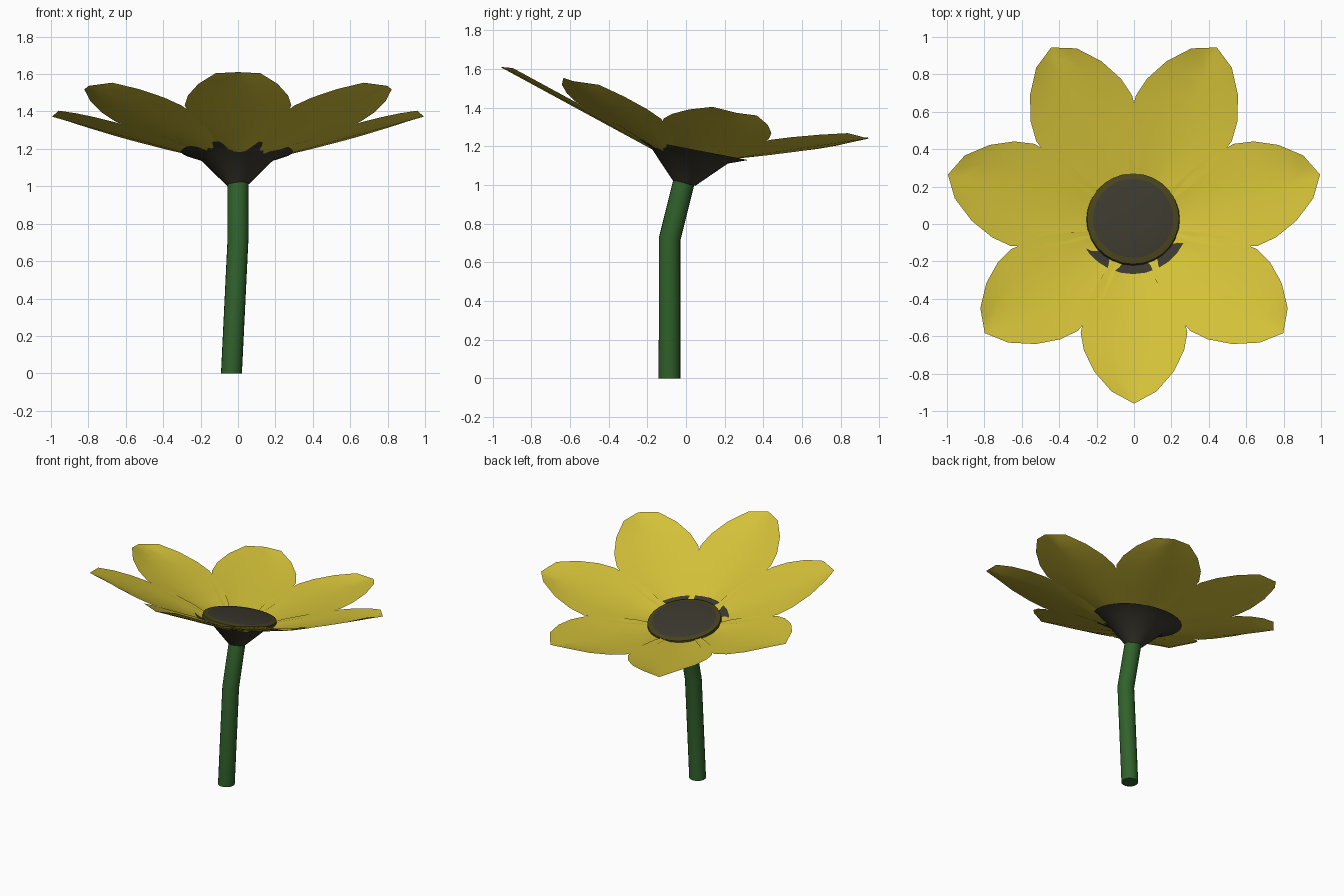
import bpy, bmesh, math
from mathutils import Matrix, Vector

if "Cube" in bpy.data.objects:
    bpy.data.objects.remove(bpy.data.objects["Cube"])


def material(name, rgb):
    m = bpy.data.materials.new(name)
    m.diffuse_color = (*rgb, 1)
    m.use_nodes = True
    m.node_tree.nodes["Principled BSDF"].inputs["Base Color"].default_value = m.diffuse_color
    return m


YELLOW = material("petal yellow", (0.65, 0.53, 0.04))
DARK = material("seed dark brown", (0.043, 0.040, 0.027))
OLIVE = material("rim olive brown", (0.065, 0.055, 0.012))
GREEN = material("stem green", (0.03, 0.12, 0.024))

TILT = Matrix.Rotation(math.radians(-11), 4, 'X')


def finish(name, bm, mats, matrix=Matrix.Identity(4), angle=35):
    me = bpy.data.meshes.new(name)
    bm.to_mesh(me)
    bm.free()
    ob = bpy.data.objects.new(name, me)
    bpy.context.collection.objects.link(ob)
    for m in mats:
        me.materials.append(m)
    ob.matrix_world = matrix
    bpy.context.view_layer.objects.active = ob
    ob.select_set(True)
    bpy.ops.object.shade_smooth_by_angle(angle=math.radians(angle))
    ob.select_set(False)
    return ob


def bridge(bm, a, b, mat=0):
    n = len(a)
    for i in range(n):
        f = bm.faces.new((a[i], a[(i + 1) % n], b[(i + 1) % n], b[i]))
        f.material_index = mat


def ring(bm, centre, radius, tilt, n):
    rot = Matrix.Rotation(math.radians(-tilt), 4, 'X')
    return [bm.verts.new(Vector(centre) + rot @ Vector(
        (radius * math.cos(2 * math.pi * i / n), radius * math.sin(2 * math.pi * i / n), 0)))
        for i in range(n)]


# Bent stem: straight lower length, upper length leaning to the back
bm = bmesh.new()
rings = [ring(bm, c, 0.056, t, 20) for c, t in (
    ((-0.035, -0.085, 0), 0), ((0, -0.085, 0.72), 7), ((0, -0.01, 1.02), 12))]
for a, b in zip(rings, rings[1:]):
    bridge(bm, a, b)
bm.faces.new(rings[0][::-1])
bm.faces.new(rings[-1])
finish("stem", bm, [GREEN], angle=30)

# Conical cup with a flat flange lying against the petals
head = Matrix.Translation((-0.005, 0.01, 1.10)) @ TILT
bm = bmesh.new()
rings = [ring(bm, (0, 0, z), r, 0, 28) for r, z in
         ((0.057, -0.095), (0.2, 0.05), (0.30, 0.088))]
for a, b in zip(rings, rings[1:]):
    bridge(bm, a, b)
finish("cup", bm, [DARK], head)

# Seed disc: olive sloping rim and a slightly domed dark top
bm = bmesh.new()
rings = [ring(bm, (0, 0, z), r, 0, 28) for r, z in
         ((0.25, 0.072), (0.247, 0.095), (0.215, 0.103), (0.12, 0.112))]
for i, (a, b) in enumerate(zip(rings, rings[1:])):
    bridge(bm, a, b, 1 if i < 2 else 0)
bm.faces.new(rings[-1])
finish("seed_disc", bm, [DARK, OLIVE], head)

# Seven lightly cupped petals rising outward from the tilted head
OUTLINE = [(0.15, 0.07), (0.30, 0.165), (0.45, 0.24), (0.65, 0.285),
           (0.76, 0.268), (0.89, 0.212), (1.01, 0.12), (1.07, 0)]
COLUMNS = (-1, -0.5, 0, 0.5, 1)
flower = Matrix.Translation((0, -0.02, 1.10)) @ TILT
for k in range(7):
    bm = bmesh.new()
    rows = [[bm.verts.new((d, w * t, 0.026 * t * t * min(1, w / 0.12))) for t in COLUMNS]
            for d, w in OUTLINE]
    for a, b in zip(rows, rows[1:]):
        for i in range(4):
            bm.faces.new((a[i], b[i], b[i + 1], a[i + 1]))
    bmesh.ops.remove_doubles(bm, verts=bm.verts, dist=1e-4)
    turn = Matrix.Rotation(math.radians(-90) + k * math.tau / 7, 4, 'Z')
    rise = Matrix.Rotation(math.radians(-17.5), 4, 'Y')
    finish(f"petal_{k + 1}", bm, [YELLOW], flower @ turn @ rise, angle=60)
